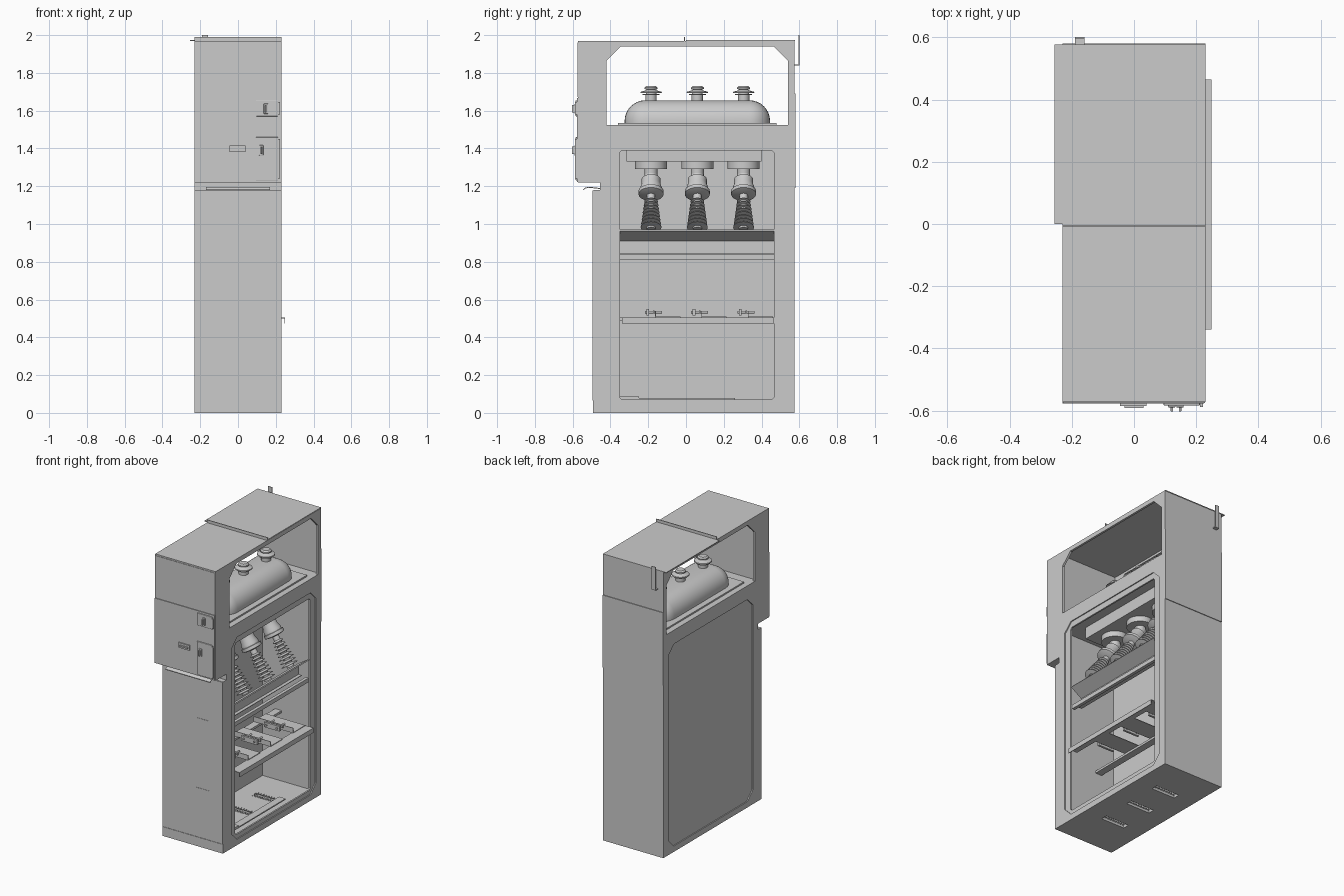
import bpy, bmesh, math
from mathutils import Matrix

if "Cube" in bpy.data.objects:
    bpy.data.objects.remove(bpy.data.objects["Cube"])

PHASES = (-0.185, 0.06, 0.305)   # y position of the three phases


def finish(bm, name):
    bmesh.ops.recalc_face_normals(bm, faces=bm.faces)
    me = bpy.data.meshes.new(name)
    bm.to_mesh(me)
    bm.free()
    ob = bpy.data.objects.new(name, me)
    bpy.context.collection.objects.link(ob)
    return ob


def select(ob):
    bpy.ops.object.select_all(action='DESELECT')
    bpy.context.view_layer.objects.active = ob
    ob.select_set(True)


def smooth(ob):
    select(ob)
    bpy.ops.object.shade_smooth_by_angle(angle=math.radians(35))
    return ob


def box(name, x, y, z, bevel=0):
    bm = bmesh.new()
    bmesh.ops.create_cube(bm, size=1)
    for v in bm.verts:
        v.co = [a + (c + 0.5) * (b - a) for c, (a, b) in zip(v.co, (x, y, z))]
    if bevel:
        bmesh.ops.bevel(bm, geom=bm.edges[:], offset=bevel, segments=2, affect='EDGES', profile=0.5)
    return finish(bm, name)


def prism(name, pts, x0, x1):
    """Side outline (y, z) extruded along x."""
    bm = bmesh.new()
    f = bm.faces.new([bm.verts.new((x0, y, z)) for y, z in pts])
    ext = bmesh.ops.extrude_face_region(bm, geom=[f])['geom']
    bmesh.ops.translate(bm, vec=(x1 - x0, 0, 0), verts=[g for g in ext if isinstance(g, bmesh.types.BMVert)])
    return finish(bm, name)


def cut_corners(y0, y1, z0, z1, c, cb=None):
    b = c if cb is None else cb
    pts = [(y0 + b, z0), (y1 - b, z0)] if b else [(y0, z0), (y1, z0)]
    if b:
        pts.append((y1, z0 + b))
    pts += [(y1, z1 - c), (y1 - c, z1), (y0 + c, z1), (y0, z1 - c)]
    if b:
        pts.append((y0, z0 + b))
    return pts


def lathe(name, prof, loc, tilt=0, n=32):
    """Profile (radius, z) revolved about z, then tilted about y."""
    bm = bmesh.new()
    rings = [[bm.verts.new((r * math.cos(k * math.tau / n), r * math.sin(k * math.tau / n), z))
              for k in range(n)] for r, z in prof]
    for a, b in zip(rings, rings[1:]):
        for k in range(n):
            bm.faces.new((a[k], a[(k + 1) % n], b[(k + 1) % n], b[k]))
    bm.faces.new(rings[0])
    bm.faces.new(rings[-1])
    ob = finish(bm, name)
    ob.location = loc
    ob.rotation_euler.y = tilt
    return smooth(ob)


def cut(ob, cutter):
    m = ob.modifiers.new('cut', 'BOOLEAN')
    m.operation, m.solver, m.object = 'DIFFERENCE', 'EXACT', cutter
    select(ob)
    bpy.ops.object.modifier_apply(modifier=m.name)
    bpy.data.objects.remove(cutter)


# Cabinet body: stepped side profile, hollowed and opened
body = prism('cabinet_body', [(-0.49, 0), (0.575, 0), (0.575, 1.97), (-0.572, 1.97), (-0.572, 1.22),
                              (-0.455, 1.22), (-0.455, 1.18), (-0.49, 1.18)], -0.23, 0.23)
cut(body, box('cavity_cut', (-0.205, 0.212), (-0.445, 0.56), (0.02, 1.41)))
cut(body, box('upper_cavity_cut', (-0.215, 0.215), (-0.44, 0.56), (1.525, 1.955)))
cut(body, prism('window_cut', cut_corners(-0.42, 0.54, 1.5251, 1.94, 0.075, 0), -0.3, 0.3))
for s in (-1, 1):
    cut(body, prism('recess_cut', cut_corners(-0.40, 0.52, 0.04, 1.43, 0.06),
                    *sorted((s * 0.223, s * 0.3))))
cut(body, prism('side_opening_cut', cut_corners(-0.35, 0.465, 0.07, 1.39, 0.012), 0.19, 0.3))
for y in PHASES:
    cut(body, box('cable_slot_cut', (-0.09, 0.09), (y - 0.022, y + 0.022), (-0.1, 0.05)))

# Cable slot comb teeth
for y in PHASES:
    for s in (-1, 1):
        for k in range(9):
            x = -0.08 + 0.02 * k
            box('slot_tooth', (x - 0.006, x + 0.006), sorted((y + s * 0.012, y + s * 0.03)), (0.016, 0.023))

# Roof flange, overhang and lifting bracket
box('roof_seam_flange', (-0.23, 0.23), (-0.01, -0.005), (1.965, 1.99))
box('roof_overhang', (-0.255, 0.228), (0, 0.578), (1.968, 1.973))
box('rear_bracket_upright', (-0.19, -0.16), (0.596, 0.601), (1.84, 2.0))
box('rear_bracket_foot', (-0.19, -0.16), (0.57, 0.601), (1.84, 1.845))
box('rear_cover_plate', (-0.23, 0.23), (0.57, 0.58), (1.19, 1.69))

# Front covers
box('plinth_front', (-0.23, 0.23), (-0.493, -0.48), (0, 0.063))
box('lower_door', (-0.228, 0.228), (-0.494, -0.48), (0.066, 1.178))
box('control_panel', (-0.23, 0.225), (-0.577, -0.565), (1.222, 1.668))
box('top_front_panel', (-0.228, 0.228), (-0.575, -0.565), (1.672, 1.96))
for z in (0.24, 0.72):
    box('door_insert', (0.03, 0.13), (-0.496, -0.49), (z, z + 0.165))

# Curved door grip under the control box
grip = [(-0.545, 1.183), (-0.535, 1.192), (-0.515, 1.197), (-0.45, 1.19)]
prism('door_grip', grip + [(y, z - 0.005) for y, z in reversed(grip)], -0.17, 0.17)

# Mechanism covers with hinges, knobs and name plate
for z0, z1, kx, kz in ((1.57, 1.655, 0.148, 1.61), (1.23, 1.46, 0.122, 1.39)):
    box('mechanism_cover', (0.095, 0.212), (-0.584, -0.57), (z0, z1), 0.003)
    box('cover_hinge', (0.212, 0.222), (-0.588, -0.57), (z0 + 0.01, z1 - 0.01))
    box('knob_base', (kx - 0.012, kx + 0.012), (-0.59, -0.58), (kz - 0.027, kz + 0.027), 0.003)
    box('knob_lever', (kx - 0.004, kx + 0.004), (-0.603, -0.585), (kz - 0.02, kz + 0.02), 0.002)
box('blank_plate', (-0.045, 0.04), (-0.585, -0.57), (1.38, 1.415))
box('small_latch', (-0.03, 0.03), (-0.592, -0.585), (1.392, 1.402))

# Domed tank with flange
bm = bmesh.new()
bmesh.ops.create_cube(bm, size=1, matrix=Matrix.Translation((0, 0.06, 1.53)) @ Matrix.Diagonal((0.30, 0.77, 0.25, 1)))
bmesh.ops.bevel(bm, geom=bm.edges[:], offset=0.11, segments=8, affect='EDGES', profile=0.5)
bmesh.ops.bisect_plane(bm, geom=bm.verts[:] + bm.edges[:] + bm.faces[:], plane_co=(0, 0, 1.528),
                       plane_no=(0, 0, 1), clear_inner=True)
smooth(finish(bm, 'tank_dome'))
box('tank_flange', (-0.19, 0.19), (-0.36, 0.48), (1.52, 1.535))

# Switch housing under the tank
box('switch_housing', (-0.13, 0.13), (-0.315, 0.40), (1.33, 1.42))

TILT = math.radians(33)
terminal = [(0.03, 1.63), (0.03, 1.683), (0.045, 1.683), (0.045, 1.689), (0.028, 1.689), (0.028, 1.694),
            (0.057, 1.694), (0.055, 1.70), (0.03, 1.707), (0.022, 1.712), (0.034, 1.714), (0.034, 1.722),
            (0.025, 1.73)]
socket = [(0.085, 1.335), (0.085, 1.292), (0.034, 1.29), (0.034, 1.22)]
bushing = [(0.034, 0.02), (0.034, -0.025), (0.05, -0.028), (0.05, -0.06), (0.058, -0.085), (0.058, -0.10),
           (0.066, -0.102), (0.066, -0.122), (0.05, -0.127), (0.022, -0.13), (0.022, -0.16)]
sheds = []
for k in range(8):
    z, r = -0.158 - 0.023 * k, 0.036 + 0.0027 * k
    sheds += [(0.022, z), (r, z - 0.009), (r, z - 0.012), (0.024, z - 0.015)]
sheds += [(0.024, -0.345)]
for y in PHASES:
    lathe('top_terminal', terminal, (0, y, 0))
    lathe('bushing_socket', socket, (0, y, 0))
    lathe('cable_bushing', bushing, (0, y, 1.26), -TILT)
    lathe('ribbed_insulator', sheds, (0, y, 1.26), -TILT, 24)

# Sloped cable plate and cross rails
plate = box('sloped_plate', (-0.05, 0.05), (-0.35, 0.465), (-0.004, 0.004))
plate.location = (0.175, 0, 0.94)
plate.rotation_euler.y = -TILT
box('plate_apron', (0.133, 0.137), (-0.35, 0.465), (0.84, 0.915))
box('apron_lip', (0.133, 0.16), (-0.35, 0.465), (0.84, 0.844))
box('middle_rail', (0.19, 0.212), (-0.35, 0.465), (0.81, 0.838))

# Cable clamp shelf
box('front_rail_top', (0.18, 0.25), (-0.34, 0.465), (0.501, 0.505))
box('front_rail_lip', (0.246, 0.25), (-0.34, 0.465), (0.472, 0.505))
box('rear_rail', (-0.11, -0.06), (-0.445, 0.56), (0.49, 0.505))
for y in PHASES:
    box('clamp_bracket', (-0.11, 0.19), (y + 0.025, y + 0.155), (0.505, 0.509))
    box('bracket_flange', (-0.11, 0.19), (y + 0.022, y + 0.026), (0.505, 0.54))
    box('clamp_block', (0.0, 0.12), (y - 0.025, y - 0.01), (0.515, 0.55))
    for x in (0.02, 0.10):
        bolt = lathe('clamp_bolt', [(0.007, -0.045), (0.007, 0.045)], (x, y + 0.012, 0.533), 0, 12)
        bolt.rotation_euler.x = math.pi / 2
    box('clamp_strap', (0.0, 0.12), (y + 0.01, y + 0.018), (0.525, 0.541))

# Floor strip
box('floor_strip', (0.13, 0.18), (-0.35, 0.26), (0.07, 0.078))
box('floor_strip_end', (0.13, 0.18), (-0.35, -0.25), (0.078, 0.088))
